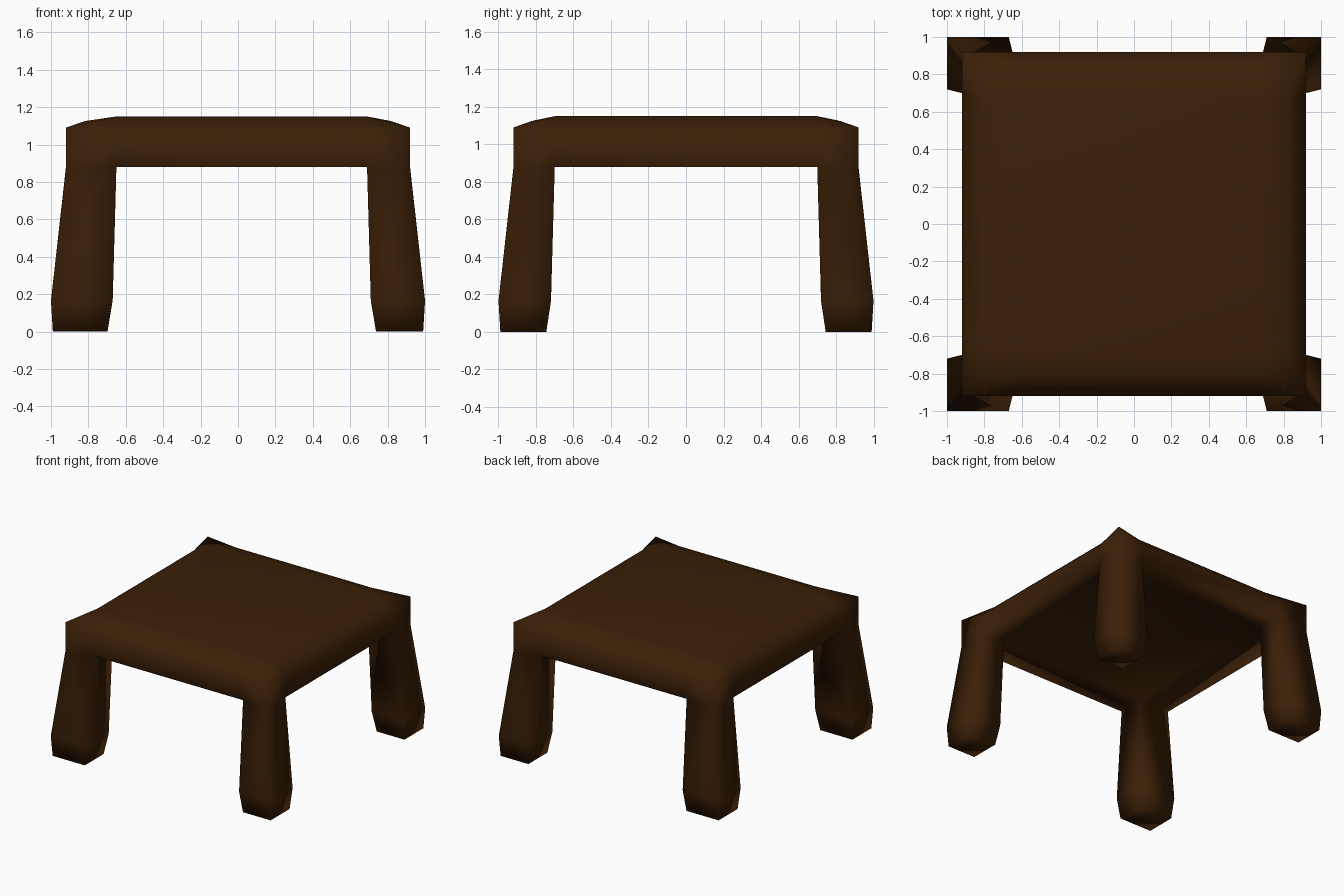
import bpy, bmesh

if "Cube" in bpy.data.objects:
    bpy.data.objects.remove(bpy.data.objects["Cube"])

wood = bpy.data.materials.new("dark brown wood")
wood.diffuse_color = (0.044, 0.0140, 0.0022, 1)
wood.use_nodes = True
wood.node_tree.nodes["Principled BSDF"].inputs["Base Color"].default_value = wood.diffuse_color

bm = bmesh.new()


def corner(sx, sy):
    """Rounded seat corner with its tapered leg; returns the points the rails join."""
    r = 0.69 if sx > 0 else 0.65   # inner face of the leg in x
    q = 0.70                       # inner face of the leg in y
    e = 0.92                       # seat edge

    def v(x, y, z):
        return bm.verts.new((sx * x, sy * y, z))

    top, under = v(r, q, 1.15), v(r, q, 0.89)
    peak, base = v(e, e, 1.09), v(e, e, 0.87)
    # matching points on the side edge (sx) and on the front/back edge (sy)
    tx, mx, bx = v(0.82, q - 0.05, 1.125), v(e, q, 1.03), v(e, q, 0.88)
    ty, my, by = v(r - 0.05, 0.82, 1.125), v(r, e, 1.03), v(r, e, 0.88)
    for f in ((top, tx, peak, ty), (tx, mx, peak), (ty, peak, my),
              (mx, bx, base, peak), (my, peak, base, by)):
        bm.faces.new(f)
    # leg: flares outward to the ankle, then narrows at the foot
    loop = [base, by, under, bx]
    for out, ix, iy, z in ((1.0, r + 0.02, q + 0.02, 0.165),
                           (0.99, r + 0.048, q + 0.045, 0.0)):
        new = [v(out, out, z), v(ix, out, z), v(ix, iy, z), v(out, iy, z)]
        for i in range(4):
            j = (i + 1) % 4
            bm.faces.new((loop[i], loop[j], new[j], new[i]))
        loop = new
    bm.faces.new(loop)
    return {"x": [top, tx, mx, bx, under], "y": [top, ty, my, by, under]}


def rail(a, b):
    """Rounded seat edge between two corners."""
    for i in range(len(a) - 1):
        bm.faces.new((a[i], b[i], b[i + 1], a[i + 1]))


# four corners with legs
c = {(sx, sy): corner(sx, sy) for sx in (-1, 1) for sy in (-1, 1)}

# seat edges
for s in (-1, 1):
    rail(c[-1, s]["y"], c[1, s]["y"])
    rail(c[s, -1]["x"], c[s, 1]["x"])

# seat top and underside
order = [(-1, -1), (1, -1), (1, 1), (-1, 1)]
for k in (0, -1):
    bm.faces.new([c[o]["x"][k] for o in order])

bmesh.ops.recalc_face_normals(bm, faces=bm.faces)
for f in bm.faces:
    f.smooth = True

mesh = bpy.data.meshes.new("stool")
bm.to_mesh(mesh)
bm.free()
mesh.materials.append(wood)
bpy.context.collection.objects.link(bpy.data.objects.new("stool_seat_and_legs", mesh))
